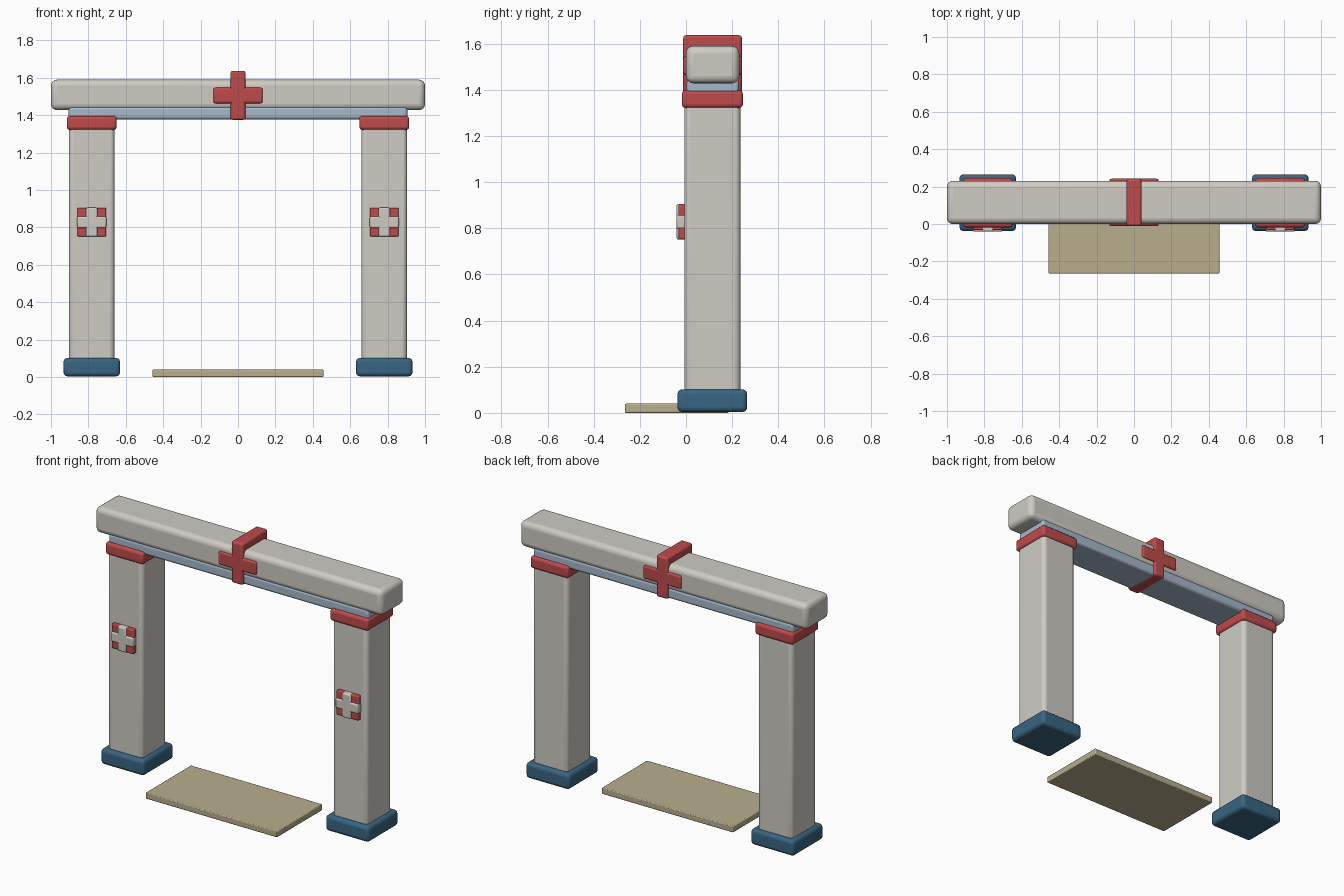
import bpy
import bmesh
from mathutils import Vector

if "Cube" in bpy.data.objects:
    bpy.data.objects.remove(bpy.data.objects["Cube"])


def material(name, rgb):
    m = bpy.data.materials.new(name)
    m.diffuse_color = (*rgb, 1)
    m.use_nodes = True
    m.node_tree.nodes["Principled BSDF"].inputs["Base Color"].default_value = m.diffuse_color
    return m


STONE = material("stone", (0.62, 0.60, 0.55))
RED = material("red", (0.52, 0.07, 0.07))
BLUE = material("blue", (0.04, 0.13, 0.22))
PALE = material("pale_blue", (0.38, 0.48, 0.60))
TAN = material("tan", (0.48, 0.42, 0.27))


def block(name, boxes, mat, bevel, segments=3):
    """One object from rounded boxes given as (x0, x1, y0, y1, z0, z1)."""
    bm = bmesh.new()
    for x0, x1, y0, y1, z0, z1 in boxes:
        verts = bmesh.ops.create_cube(bm, size=1)["verts"]
        bmesh.ops.scale(bm, vec=(x1 - x0, y1 - y0, z1 - z0), verts=verts)
        bmesh.ops.translate(bm, vec=Vector((x0 + x1, y0 + y1, z0 + z1)) / 2, verts=verts)
    mesh = bpy.data.meshes.new(name)
    bm.to_mesh(mesh)
    bm.free()
    ob = bpy.data.objects.new(name, mesh)
    bpy.context.collection.objects.link(ob)
    mesh.materials.append(mat)
    mod = ob.modifiers.new("round", "BEVEL")
    mod.width = bevel
    mod.segments = segments
    bpy.ops.object.select_all(action="DESELECT")
    ob.select_set(True)
    bpy.context.view_layer.objects.active = ob
    bpy.ops.object.shade_smooth_by_angle()
    return ob


def centred(cx, half, *rest):
    return (cx - half, cx + half, *rest)


# Pillars with foot, capital and front emblem
for side, cx in (("left", -0.782), ("right", 0.782)):
    block(f"{side}_pillar", [centred(cx, 0.122, -0.007, 0.236, 0.06, 1.36)], STONE, 0.025, 4)
    block(f"{side}_foot", [centred(cx, 0.151, -0.037, 0.265, 0.004, 0.102)], BLUE, 0.02)
    block(f"{side}_capital", [centred(cx, 0.133, -0.018, 0.247, 1.322, 1.397)], RED, 0.016)
    block(f"{side}_emblem_plate", [centred(cx, 0.077, -0.032, 0.0, 0.752, 0.905)], RED, 0.006, 2)
    block(f"{side}_emblem_cross",
          [centred(cx, 0.03, -0.041, 0.0, 0.751, 0.906),
           centred(cx, 0.078, -0.041, 0.0, 0.798, 0.858)], STONE, 0.008, 2)

# Lintel beam and the strip below it
block("lintel_beam", [(-1, 1, 0.0, 0.231, 1.428, 1.59)], STONE, 0.032, 4)
block("lintel_strip", [(-0.905, 0.905, 0.003, 0.229, 1.378, 1.445)], PALE, 0.015)

# Strap wrapped around the beam, with short cross arms front and back
block("beam_strap", [(-0.04, 0.04, -0.012, 0.242, 1.375, 1.637)], RED, 0.013)
block("strap_arms", [(-0.132, 0.132, -0.012, 0.014, 1.464, 1.547),
                     (-0.132, 0.132, 0.217, 0.242, 1.464, 1.547)], RED, 0.011)

# Doorstep
block("doorstep", [(-0.457, 0.457, -0.265, 0.185, 0.0, 0.04)], TAN, 0.005, 2)
